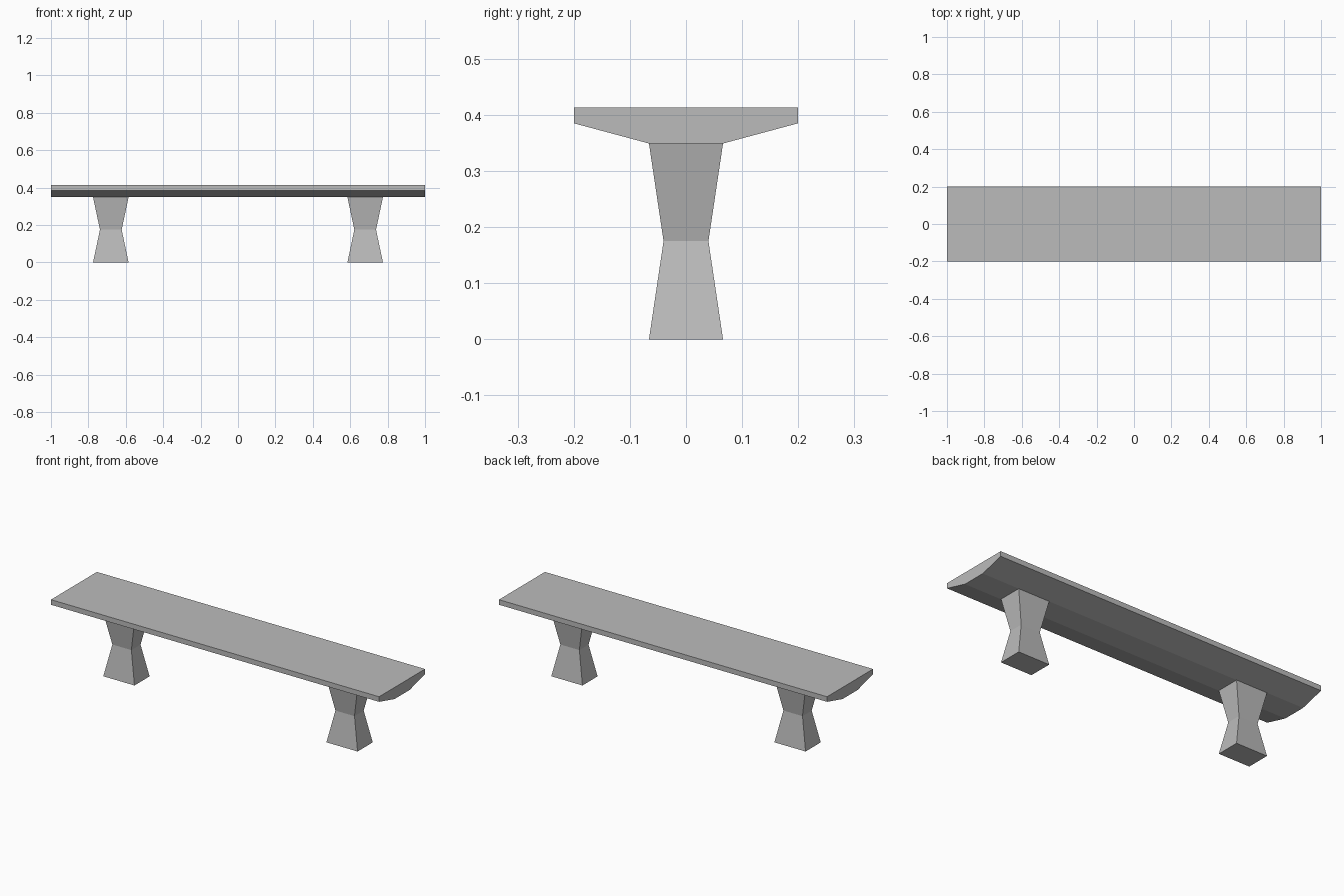
import bpy
import bmesh

if "Cube" in bpy.data.objects:
    bpy.data.objects.remove(bpy.data.objects["Cube"])

stone = bpy.data.materials.new("grey_stone")
stone.diffuse_color = (0.5, 0.5, 0.5, 1)
stone.use_nodes = True
stone.node_tree.nodes["Principled BSDF"].inputs["Base Color"].default_value = stone.diffuse_color


def loft(name, rings):
    """Skin a closed solid through a list of matching vertex rings."""
    bm = bmesh.new()
    loops = [[bm.verts.new(p) for p in ring] for ring in rings]
    for a, b in zip(loops, loops[1:]):
        for i in range(len(a)):
            j = (i + 1) % len(a)
            bm.faces.new((a[i], a[j], b[j], b[i]))
    bm.faces.new(loops[0][::-1])
    bm.faces.new(loops[-1])
    bmesh.ops.recalc_face_normals(bm, faces=bm.faces[:])
    mesh = bpy.data.meshes.new(name)
    bm.to_mesh(mesh)
    bm.free()
    mesh.materials.append(stone)
    obj = bpy.data.objects.new(name, mesh)
    bpy.context.collection.objects.link(obj)
    return obj


# Seat: tapered-underside profile (y, z) extruded along x
half = [(0.066, 0.349), (0.2, 0.385), (0.2, 0.413)]
profile = half + [(-y, z) for y, z in reversed(half)]
loft("seat", [[(x, y, z) for y, z in profile] for x in (-1, 1)])

# Legs: square-edged hourglass pedestals, (half width, half depth, height)
sections = [(0.095, 0.066, 0), (0.058, 0.04, 0.175), (0.095, 0.066, 0.349)]
for side, cx in (("left", -0.68), ("right", 0.68)):
    loft(side + "_leg", [[(cx + sx * w, sy * d, z)
                          for sx, sy in ((-1, -1), (1, -1), (1, 1), (-1, 1))]
                         for w, d, z in sections])
